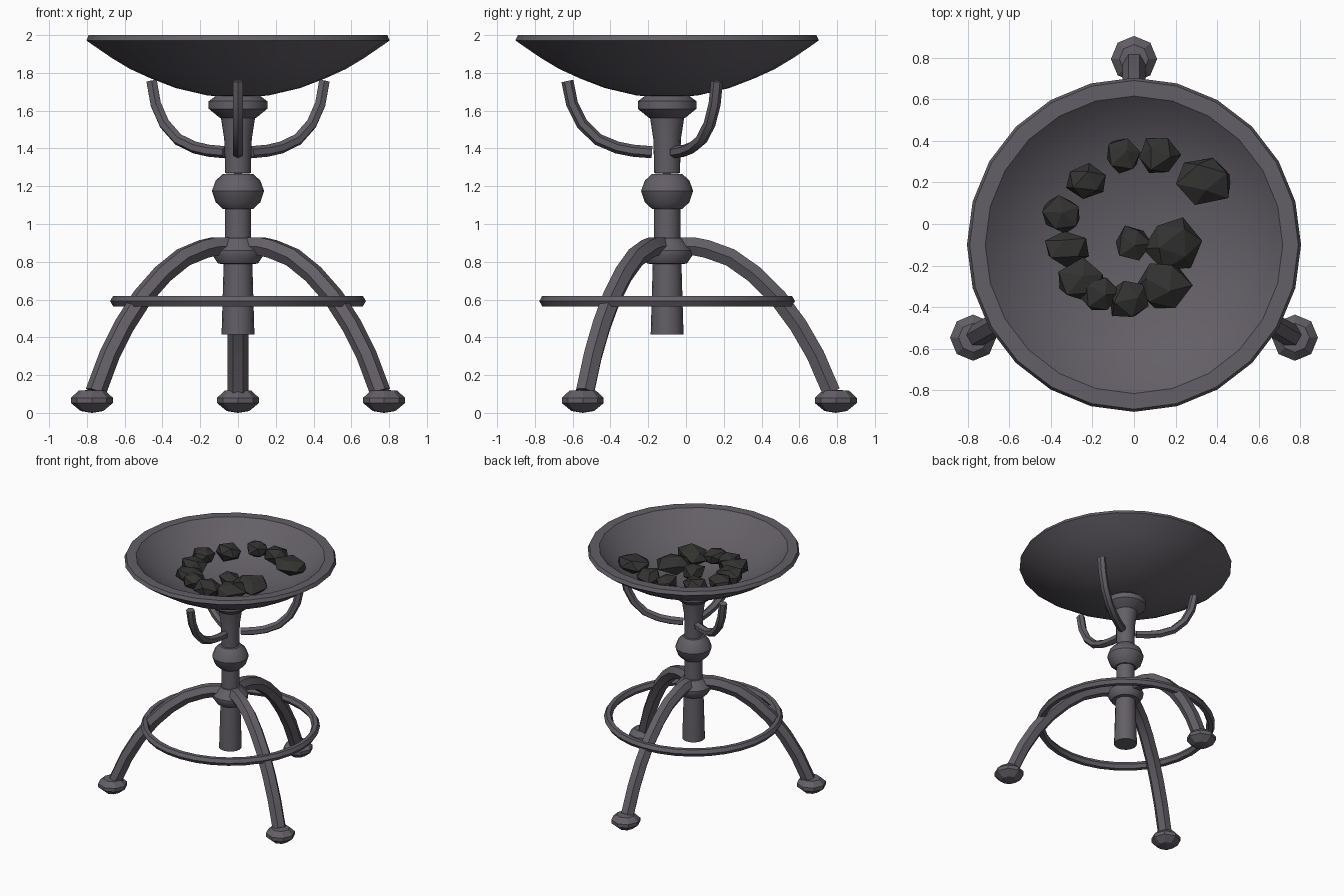
import bpy, bmesh, random
from math import sin, cos, pi, radians
from mathutils import Vector, Matrix

cube = bpy.data.objects.get("Cube")
if cube:
    bpy.data.objects.remove(cube, do_unlink=True)

random.seed(4)
AXIS = Vector((0, -0.1, 0))  # vertical axis of the stand


def material(name, rgb, roughness):
    mat = bpy.data.materials.new(name)
    mat.use_nodes = True
    mat.diffuse_color = (*rgb, 1)
    bsdf = mat.node_tree.nodes["Principled BSDF"]
    bsdf.inputs["Base Color"].default_value = (*rgb, 1)
    bsdf.inputs["Roughness"].default_value = roughness
    return mat


iron = material("dark iron", (0.125, 0.115, 0.132), 0.6)
charcoal = material("charcoal", (0.032, 0.032, 0.031), 0.9)


def finish(bm, name, mat, location=AXIS, smooth=None):
    bmesh.ops.recalc_face_normals(bm, faces=bm.faces)
    mesh = bpy.data.meshes.new(name)
    bm.to_mesh(mesh)
    bm.free()
    obj = bpy.data.objects.new(name, mesh)
    obj.location = location
    mesh.materials.append(mat)
    bpy.context.collection.objects.link(obj)
    if smooth:
        bpy.ops.object.select_all(action='DESELECT')
        obj.select_set(True)
        bpy.context.view_layer.objects.active = obj
        bpy.ops.object.shade_smooth_by_angle(angle=radians(smooth))
    return obj


def lathe(name, profile, sides, location=AXIS, smooth=None, closed=False):
    """Revolve (radius, height) points around the vertical axis."""
    bm = bmesh.new()
    verts = [bm.verts.new((r, 0, z)) for r, z in profile]
    pairs = list(zip(verts, verts[1:]))
    if closed:
        pairs.append((verts[-1], verts[0]))
    edges = [bm.edges.new(p) for p in pairs]
    bmesh.ops.spin(bm, geom=verts + edges, cent=(0, 0, 0), axis=(0, 0, 1),
                   angle=2 * pi, steps=sides, use_merge=False)
    bmesh.ops.remove_doubles(bm, verts=bm.verts, dist=0.0005)
    return finish(bm, name, iron, location, smooth)


def bent_bar(name, path, radius, turn, azimuth, smooth):
    """Sweep a hexagon along (radius, height) points, turned to an azimuth."""
    bm = bmesh.new()
    pts = [Vector((r, 0, z)) for r, z in path]
    rings = []
    for i, p in enumerate(pts):
        tangent = (pts[min(i + 1, len(pts) - 1)] - pts[max(i - 1, 0)]).normalized()
        side = Vector((0, 1, 0))
        up = tangent.cross(side)
        rings.append([bm.verts.new(p + radius * (side * cos(a) + up * sin(a)))
                      for a in (turn + k * pi / 3 for k in range(6))])
    for a, b in zip(rings, rings[1:]):
        for k in range(6):
            n = (k + 1) % 6
            bm.faces.new((a[k], a[n], b[n], b[k]))
    bm.faces.new(rings[0])
    bm.faces.new(rings[-1])
    bm.transform(Matrix.Rotation(radians(azimuth), 4, 'Z'))
    return finish(bm, name, iron, AXIS, smooth)


# Fire bowl with a bevelled rim
lathe("fire_bowl", [
    (0, 1.67), (0.16, 1.68), (0.33, 1.72), (0.46, 1.77), (0.57, 1.82),
    (0.67, 1.88), (0.765, 1.945), (0.803, 1.972), (0.79, 2.0), (0.715, 2.0),
    (0.66, 1.95), (0.55, 1.875), (0.42, 1.815), (0.25, 1.765), (0.1, 1.75),
    (0, 1.747)], 24, smooth=28)

# Turned central post with flange, ball and collar
lathe("post", [
    (0, 1.68), (0.115, 1.68), (0.155, 1.65), (0.155, 1.61), (0.1, 1.565),
    (0.09, 1.56), (0.073, 1.45), (0.068, 1.27), (0, 1.27)], 16, smooth=35)
lathe("post_ball", [
    (0, 1.27), (0.08, 1.265), (0.118, 1.23), (0.138, 1.175), (0.118, 1.115),
    (0.08, 1.08), (0, 1.08)], 16, smooth=35)
lathe("lower_post", [
    (0, 1.1), (0.07, 1.1), (0.07, 0.9), (0.076, 0.79), (0.087, 0.415),
    (0, 0.415)], 16, smooth=35)
lathe("leg_collar", [
    (0, 0.93), (0.08, 0.925), (0.135, 0.86), (0.135, 0.835), (0.105, 0.79),
    (0, 0.785)], 16, smooth=35)

# Three arched legs with round feet
leg_path = [(0.07, 0.882), (0.14, 0.882), (0.21, 0.868), (0.335, 0.823),
            (0.46, 0.735), (0.585, 0.612), (0.695, 0.463), (0.785, 0.307),
            (0.87, 0.11)]
for label, azimuth in (("back", 90), ("right", 210), ("left", 330)):
    bent_bar(label + "_leg", leg_path, 0.055, 0, azimuth, 35)
    a = radians(azimuth)
    lathe(label + "_foot", [
        (0, 0.122), (0.07, 0.118), (0.111, 0.08), (0.111, 0.052),
        (0.06, 0.01), (0, 0)], 8, AXIS + 0.893 * Vector((cos(a), sin(a), 0)))

# Three upturned bowl arms
arm_path = [(0.08, 1.38), (0.18, 1.388), (0.265, 1.405), (0.365, 1.447),
            (0.45, 1.53), (0.503, 1.635), (0.528, 1.757)]
for label, azimuth in (("front", 270), ("left", 30), ("right", 150)):
    bent_bar(label + "_arm", arm_path, 0.032, pi / 6, azimuth, 35)

# Brace ring around the legs
lathe("brace_ring", [(0.645 + 0.032 * cos(k * pi / 3), 0.592 + 0.032 * sin(k * pi / 3))
                     for k in range(6)], 32, smooth=35, closed=True)

# Charcoal lumps lying in the bowl: x, y, half width, half depth
lumps = [(-.05, .33, .095, .095), (.115, .325, .105, .1), (.34, .215, .145, .12),
         (-.23, .205, .115, .095), (-.345, .04, .11, .1), (-.33, -.115, .115, .09),
         (-.25, -.275, .13, .105), (-.17, -.34, .1, .1), (-.02, -.36, .11, .11),
         (.14, -.3, .135, .12), (.185, -.1, .14, .13), (-.01, -.09, .09, .09)]
for i, (x, y, w, d) in enumerate(lumps):
    bm = bmesh.new()
    bmesh.ops.create_icosphere(bm, subdivisions=1, radius=1)
    bm.transform(Matrix.Rotation(random.uniform(0, 6), 4, (random.random(), 1, random.random())))
    for v in bm.verts:
        v.co *= random.uniform(0.85, 1.12)
        v.co = Vector((v.co.x * w, v.co.y * d, v.co.z * 0.07))
    r2 = x * x + (y - AXIS.y) ** 2
    finish(bm, f"coal_lump_{i + 1}", charcoal, (x, y, 1.805 + 0.42 * r2))
